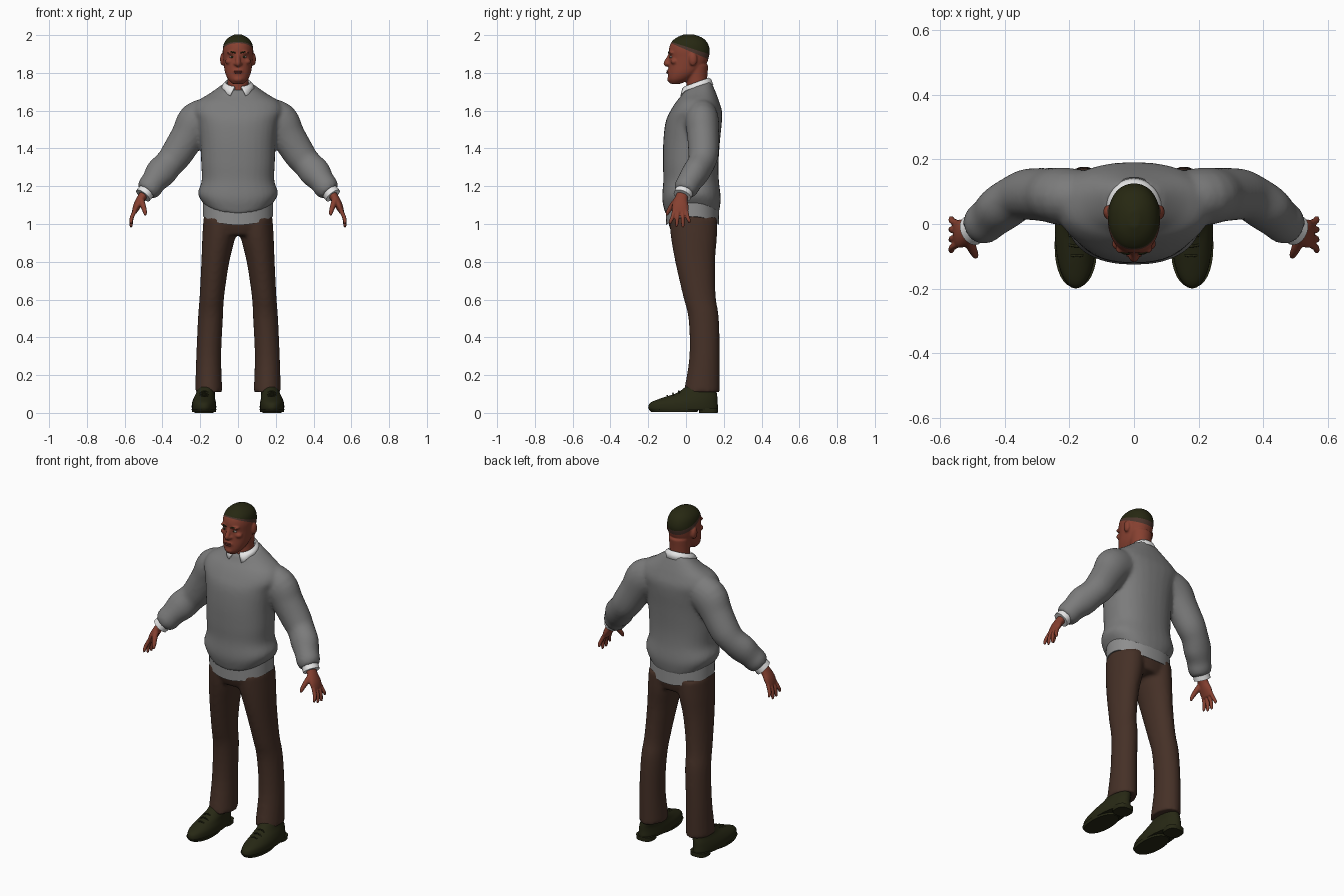
import bpy, bmesh, math
from mathutils import Vector

cube = bpy.data.objects.get("Cube")
if cube:
    bpy.data.objects.remove(cube, do_unlink=True)


def material(name, r, g, b):
    m = bpy.data.materials.new(name)
    m.use_nodes = True
    m.diffuse_color = (r, g, b, 1)
    node = next(n for n in m.node_tree.nodes if n.type == 'BSDF_PRINCIPLED')
    node.inputs["Base Color"].default_value = (r, g, b, 1)
    node.inputs["Roughness"].default_value = 0.8
    return m


SKIN = material("skin", .24, .052, .03)
HAIR = material("hair", .02, .021, .006)
FADE = material("short hair", .07, .035, .025)
WOOL = material("sweater grey", .2, .2, .2)
WHITE = material("shirt white", .8, .8, .8)
TAIL = material("shirt tail grey", .27, .27, .27)
BROWN = material("trouser brown", .06, .03, .02)
OLIVE = material("shoe olive", .02, .021, .007)
LIPS = material("lips", .14, .03, .022)
EYE = material("eye white", .45, .42, .4)


def smooth_rows(rows, steps=4):
    """Catmull-Rom interpolation through rows of numbers."""
    rows = [Vector(r) for r in rows]
    out = []
    for i in range(len(rows) - 1):
        b, c = rows[i], rows[i + 1]
        a, d = rows[max(i - 1, 0)], rows[min(i + 2, len(rows) - 1)]
        for k in range(steps):
            t = k / steps
            out.append(b + (c - a) * (t / 2) + (2 * a - 5 * b + 4 * c - d) * (t * t / 2)
                       + (3 * b - a - 3 * c + d) * (t ** 3 / 2))
    return out + [rows[-1]]


def skin_rings(bm, rings):
    rings = [[bm.verts.new(p) for p in ring] for ring in rings]
    n = len(rings[0])
    for lo, hi in zip(rings, rings[1:]):
        for i in range(n):
            j = (i + 1) % n
            bm.faces.new((lo[i], lo[j], hi[j], hi[i]))
    bm.faces.new(rings[0][::-1])
    bm.faces.new(rings[-1])


def loft(bm, rows, power=2, n=32):
    """Rows: x centre, z, half width, front y, back y, optional tilt and sag."""
    rings = []
    for x, z, w, yf, yb, tilt, sag in smooth_rows([tuple(r) + (0,) * (7 - len(r)) for r in rows]):
        ring = []
        for i in range(n):
            c, s = math.cos(math.tau * i / n), math.sin(math.tau * i / n)
            dx = math.copysign(abs(c) ** (2 / power), c) * w
            dy = math.copysign(abs(s) ** (2 / power), s) * (yb - yf) / 2
            ring.append((x + dx, (yf + yb) / 2 + dy, z + tilt * dy - sag * s * s))
        rings.append(ring)
    skin_rings(bm, rings)


def tube(bm, rows, n=20):
    """Rows: x, y, z, thickness radius, breadth radius."""
    rows = smooth_rows(rows)
    rings = []
    for i, r in enumerate(rows):
        t = (rows[min(i + 1, len(rows) - 1)] - rows[max(i - 1, 0)]).to_3d().normalized()
        u = t.cross(Vector((0, 1, 0))).normalized()
        v = t.cross(u)
        rings.append([r.to_3d() + u * (r[3] * math.cos(math.tau * k / n))
                      + v * (r[4] * math.sin(math.tau * k / n)) for k in range(n)])
    skin_rings(bm, rings)


def ball(bm, centre, radii):
    verts = bmesh.ops.create_uvsphere(bm, u_segments=20, v_segments=12, radius=1)["verts"]
    bmesh.ops.scale(bm, vec=radii, verts=verts)
    bmesh.ops.translate(bm, vec=centre, verts=verts)


def mirror(bm):
    new = bmesh.ops.duplicate(bm, geom=bm.verts[:] + bm.edges[:] + bm.faces[:])["geom"]
    bmesh.ops.scale(bm, vec=(-1, 1, 1), verts=[g for g in new if isinstance(g, bmesh.types.BMVert)])


def finish(name, bm, mats, side=1, voxel=0, relax=4):
    """Make the object; a voxel size fuses overlapping pieces into one skin."""
    bmesh.ops.scale(bm, vec=(side, 1, 1), verts=bm.verts)
    bmesh.ops.recalc_face_normals(bm, faces=bm.faces)
    me = bpy.data.meshes.new(name)
    bm.to_mesh(me)
    bm.free()
    ob = bpy.data.objects.new(name, me)
    bpy.context.collection.objects.link(ob)
    if voxel:
        mod = ob.modifiers.new("fuse", 'REMESH')
        mod.mode, mod.voxel_size = 'VOXEL', voxel
        mod = ob.modifiers.new("relax", 'SMOOTH')
        mod.factor, mod.iterations = .5, relax
        dg = bpy.context.evaluated_depsgraph_get()
        baked = bpy.data.meshes.new_from_object(ob.evaluated_get(dg))
        ob.modifiers.clear()
        ob.data = baked
    ob.data.materials.clear()
    for m in mats:
        ob.data.materials.append(m)
    ob.data.shade_smooth()
    if not voxel:
        ob.data.set_sharp_from_angle(angle=math.radians(50))
    return ob


# Sweater: sleeves fused to the body
bm = bmesh.new()
tube(bm, [(.14, .08, 1.57, .1, .085), (.215, .085, 1.54, .108, .09), (.265, .09, 1.465, .092, .084),
          (.325, .092, 1.37, .085, .08), (.365, .08, 1.32, .078, .073), (.41, .05, 1.27, .082, .072),
          (.445, .02, 1.225, .068, .066), (.47, 0, 1.19, .066, .064), (.487, -.01, 1.168, .053, .053)])
mirror(bm)
loft(bm, [(0, 1.10, .178, -.108, .172, 0, .05), (0, 1.16, .212, -.126, .184, 0, .03),
          (0, 1.23, .192, -.12, .174), (0, 1.32, .195, -.122, .172), (0, 1.44, .2, -.12, .18),
          (0, 1.54, .215, -.108, .19), (0, 1.60, .238, -.082, .19), (0, 1.65, .215, -.05, .175),
          (0, 1.69, .15, -.028, .155, .15), (0, 1.73, .088, -.014, .132, .35)], 2.3)
finish("sweater", bm, [WOOL], voxel=.011)

# Shirt tail below the sweater
bm = bmesh.new()
loft(bm, [(0, 1.04, .186, -.106, .176, 0, .045), (0, 1.13, .186, -.108, .174, 0, .03)], 2.2, 48)
finish("shirt_tail", bm, [TAIL])

# Trousers
bm = bmesh.new()
loft(bm, [(.155, .11, .072, -.012, .178), (.155, .3, .066, .018, .178), (.146, .5, .066, .013, .174),
          (.138, .62, .065, -.016, .157), (.12, .8, .074, -.057, .154), (.102, .93, .087, -.08, .164),
          (.095, 1.03, .088, -.088, .165)])
mirror(bm)
loft(bm, [(0, .94, .14, -.07, .15), (0, 1.0, .178, -.092, .165), (0, 1.08, .176, -.096, .165)], 2.2)
finish("trousers", bm, [BROWN], voxel=.011)

# Head with neck, nose, ears and brow
bm = bmesh.new()
for s in (1, -1):
    ball(bm, (s * .082, .037, 1.872), (.013, .022, .034))
    ball(bm, (s * .033, -.077, 1.907), (.026, .016, .009))
    ball(bm, (s * .045, -.062, 1.86), (.024, .02, .016))
    ball(bm, (s * .013, -.093, 1.848), (.01, .012, .009))
loft(bm, [(0, 1.742, .028, -.082, -.03), (0, 1.765, .052, -.094, .02), (0, 1.80, .068, -.095, .07),
          (0, 1.84, .075, -.092, .105), (0, 1.88, .079, -.089, .12), (0, 1.92, .081, -.091, .126),
          (0, 1.96, .073, -.079, .113), (0, 1.987, .05, -.05, .085), (0, 2.004, .016, -.01, .04)], 2.15)
loft(bm, [(0, 1.66, .062, 0, .125), (0, 1.75, .056, .003, .112), (0, 1.84, .062, 0, .118)])
tube(bm, [(0, -.083, 1.9, .01, .01), (0, -.095, 1.872, .012, .012), (0, -.104, 1.85, .014, .016),
          (0, -.095, 1.842, .01, .012)])
ball(bm, (0, -.086, 1.807), (.03, .015, .016))
ball(bm, (0, -.084, 1.766), (.026, .016, .016))
head = finish("head", bm, [SKIN, FADE, HAIR], voxel=.0055, relax=3)

# Hairline and fade, cut cleanly into the head
bm = bmesh.new()
bm.from_mesh(head.data)
for index, height, slope in ((1, 1.923, .43), (2, 1.939, .325)):
    bmesh.ops.bisect_plane(bm, geom=bm.verts[:] + bm.edges[:] + bm.faces[:],
                           plane_co=(0, 0, height), plane_no=(0, slope, 1))
    for f in bm.faces:
        c = f.calc_center_median()
        if c.z + slope * c.y > height:
            f.material_index = index
bm.to_mesh(head.data)
bm.free()

# Face details
bm = bmesh.new()
ball(bm, (0, -.098, 1.81), (.024, .007, .004))
ball(bm, (0, -.097, 1.801), (.021, .008, .005))
finish("lips", bm, [LIPS])
for side, s in (("left", 1), ("right", -1)):
    bm = bmesh.new()
    ball(bm, (.032, -.078, 1.885), (.013, .008, .006))
    finish(side + "_eye", bm, [EYE], s)
    bm = bmesh.new()
    ball(bm, (.032, -.085, 1.885), (.0055, .0025, .0055))
    finish(side + "_iris", bm, [HAIR], s)
    bm = bmesh.new()
    tube(bm, [(.014, -.093, 1.906, .003, .003), (.034, -.09, 1.911, .004, .003),
              (.055, -.073, 1.906, .002, .002)], 8)
    finish(side + "_eyebrow", bm, [HAIR], s)

# Folded shirt collar, open at the front
bm = bmesh.new()
columns = []
for k in range(41):
    a = math.radians(16 + 328 * k / 40)
    front = (1 + math.cos(a)) / 2
    point = front ** 12
    edge = [(.058, 1.755 - .045 * front), (.066, 1.772 - .047 * front),
            (.076, 1.762 - .047 * front), (.086, 1.735 - .03 * front - .035 * point)]
    columns.append([bm.verts.new((r * math.sin(a) * (1 + .9 * point * (i == 3)),
                                  .056 - r * math.cos(a), z)) for i, (r, z) in enumerate(edge)])
for p, q in zip(columns, columns[1:]):
    for i in range(3):
        bm.faces.new((p[i], q[i], q[i + 1], p[i + 1]))
collar = finish("shirt_collar", bm, [WHITE])
solid = collar.modifiers.new("cloth", 'SOLIDIFY')
solid.thickness, solid.offset = .006, 0

for side, s in (("left", 1), ("right", -1)):
    # Cuff
    bm = bmesh.new()
    tube(bm, [(.475, -.004, 1.185, .045, .048), (.503, -.02, 1.15, .045, .048)], 24)
    finish(side + "_cuff", bm, [WHITE], s)

    # Hand: palm, four fingers and thumb
    bm = bmesh.new()
    tube(bm, [(.485, -.012, 1.175, .025, .03), (.513, -.025, 1.135, .023, .034),
              (.535, -.03, 1.095, .02, .044), (.55, -.03, 1.06, .013, .042)])
    for i, tip in enumerate((1.0, .985, .982, 1.005)):
        y = -.062 + .021 * i
        spread = y + .012 * (i - 1.7)
        tube(bm, [(.544, y, 1.075, .011, .0105), (.562, (y + spread) / 2, 1.035, .011, .0105),
                  (.566, spread, tip + .012, .009, .009), (.564, spread, tip, .005, .005)], 10)
    tube(bm, [(.515, -.045, 1.13, .018, .018), (.502, -.075, 1.095, .015, .015),
              (.492, -.096, 1.062, .011, .011), (.49, -.102, 1.045, .006, .006)], 10)
    finish(side + "_hand", bm, [SKIN], s, voxel=.0045, relax=2)

    # Shoe upper, sole, heel and laces
    bm = bmesh.new()
    loft(bm, [(.18, .014, .063, -.194, .166), (.18, .03, .065, -.2, .169), (.18, .055, .063, -.187, .167),
              (.178, .08, .056, -.125, .166), (.172, .105, .05, -.05, .163), (.168, .14, .044, 0, .155)], 2.1)
    finish(side + "_shoe", bm, [OLIVE], s)
    bm = bmesh.new()
    loft(bm, [(.18, .004, .062, -.185, .06), (.18, .02, .066, -.197, .065)], 2.2)
    loft(bm, [(.18, 0, .05, .07, .168), (.18, .025, .052, .065, .17)], 2.8)
    finish(side + "_sole", bm, [OLIVE], s)
    bm = bmesh.new()
    for i in range(3):
        y, z = -.095 + .03 * i, .092 + .012 * i
        tube(bm, [(.152, y, z - .012, .004, .004), (.177, y - .004, z, .004, .004),
                  (.202, y, z - .012, .004, .004)], 8)
    finish(side + "_laces", bm, [OLIVE], s)
